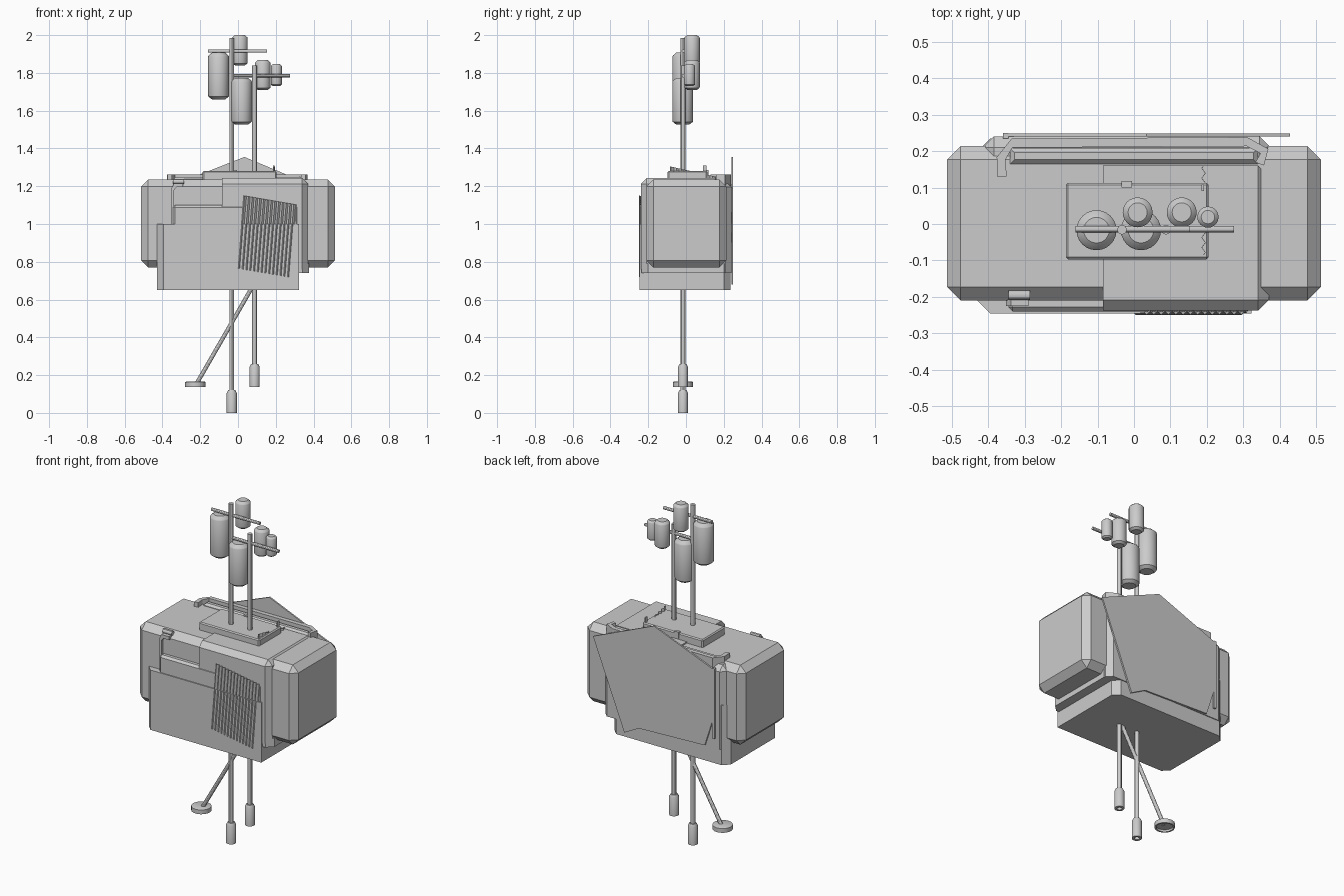
import bpy, bmesh, math
from mathutils import Vector

if "Cube" in bpy.data.objects:
    bpy.data.objects.remove(bpy.data.objects["Cube"])


def finish(name, bm, smooth=False):
    bmesh.ops.recalc_face_normals(bm, faces=bm.faces)
    me = bpy.data.meshes.new(name)
    bm.to_mesh(me)
    bm.free()
    ob = bpy.data.objects.new(name, me)
    bpy.context.collection.objects.link(ob)
    if smooth:
        bpy.context.view_layer.objects.active = ob
        ob.select_set(True)
        bpy.ops.object.shade_smooth_by_angle(angle=math.radians(30))
        ob.select_set(False)
    return ob


def box(name, x, y, z, bevel=0.0, keep=lambda a, b: True):
    """Box from ranges; keep() picks which edges get chamfered."""
    bm = bmesh.new()
    bmesh.ops.create_cube(bm, size=1)
    for v in bm.verts:
        v.co = Vector([(r[0] + r[1]) / 2 + c * (r[1] - r[0]) for c, r in zip(v.co, (x, y, z))])
    if bevel:
        edges = [e for e in bm.edges if keep(*(v.co for v in e.verts))]
        bmesh.ops.bevel(bm, geom=edges, offset=bevel, segments=1, affect='EDGES')
    return finish(name, bm)


def upright(a, b):
    return abs(a.z - b.z) > 0.05


def lathe(name, at, profile, n=24):
    """Spin an (r, z) profile about a vertical axis."""
    bm = bmesh.new()
    rings = []
    for r, z in profile:
        rings.append([bm.verts.new((at[0] + r * math.cos(2 * math.pi * i / n),
                                    at[1] + r * math.sin(2 * math.pi * i / n), z)) for i in range(n)])
    for a, b in zip(rings, rings[1:]):
        for i in range(n):
            bm.faces.new((a[i], a[(i + 1) % n], b[(i + 1) % n], b[i]))
    bm.faces.new(rings[0])
    bm.faces.new(rings[-1])
    return finish(name, bm, True)


def rod(name, a, b, r, n=12):
    a, b = Vector(a), Vector(b)
    bm = bmesh.new()
    bmesh.ops.create_cone(bm, cap_ends=True, segments=n, radius1=r, radius2=r, depth=(b - a).length)
    rot = (b - a).to_track_quat('Z', 'Y').to_matrix()
    for v in bm.verts:
        v.co = rot @ v.co + (a + b) / 2
    return finish(name, bm, True)


def prism(name, pts, offset):
    """Extrude a closed 3D outline by an offset vector."""
    bm = bmesh.new()
    f = bm.faces.new([bm.verts.new(p) for p in pts])
    new = bmesh.ops.extrude_face_region(bm, geom=[f])['geom']
    bmesh.ops.translate(bm, verts=[g for g in new if isinstance(g, bmesh.types.BMVert)], vec=offset)
    if f.is_valid and not any(len(e.link_faces) == 1 for e in f.edges):
        pass
    elif not f.is_valid:
        bm.faces.new(bm.verts[:len(pts)])
    return finish(name, bm)


def strip(name, path, width, z0, z1):
    """Upright band following an open plan path."""
    pts = [Vector(p) for p in path]
    left, right = [], []
    for i, p in enumerate(pts):
        d = (pts[min(i + 1, len(pts) - 1)] - pts[max(i - 1, 0)]).normalized()
        n = Vector((-d.y, d.x)) * width / 2
        left.append((*(p + n), z0))
        right.append((*(p - n), z0))
    return prism(name, left + right[::-1], (0, 0, z1 - z0))


def corrugated(name, corner, along, down, wave, ribs):
    """Rippled thin sheet spanned by two edge vectors."""
    corner, along, down, wave = map(Vector, (corner, along, down, wave))
    bm = bmesh.new()
    n = ribs * 4
    prev = None
    for i in range(n + 1):
        p = corner + along * i / n + wave * math.sin(i * math.pi / 2)
        cur = [bm.verts.new(q) for q in (p, p + down, p + down + wave * 0.4, p + wave * 0.4)]
        if prev:
            for k in range(4):
                bm.faces.new((prev[k], prev[(k + 1) % 4], cur[(k + 1) % 4], cur[k]))
        else:
            bm.faces.new(cur)
        prev = cur
    bm.faces.new(prev)
    return finish(name, bm)


# Main body and the stacked casings around it
box("wide_body", (-0.513, 0.513), (-0.21, 0.214), (0.77, 1.235), 0.037)
box("base_tray", (-0.43, 0.323), (-0.246, 0.235), (0.65, 1.0), 0.035,
    lambda a, b: upright(a, b) and not (a.x > 0 and a.y < 0))
box("front_shelf", (-0.345, 0.323), (-0.24, 0), (0.75, 1.1), 0.012)
box("lower_casing", (-0.40, 0.377), (-0.236, 0.236), (0.74, 0.79), 0.035, upright)
box("right_casing", (-0.085, 0.37), (-0.238, 0.16), (0.76, 1.243), 0.03,
    lambda a, b: (a.x > 0 and b.x > 0) or (a.z > 1 and b.z > 1 and a.y < 0 and b.y < 0))
box("back_casing", (-0.415, 0.375), (0.13, 0.24), (0.74, 1.225), 0.03,
    lambda a, b: (upright(a, b) and a.y > 0.2) or (a.z > 1 and b.z > 1))

# Rail running round the back of the top, with an inner lip
strip("top_rail", [(-0.362, 0.13), (-0.365, 0.18), (-0.335, 0.222), (0.31, 0.226),
                   (0.358, 0.20), (0.345, 0.165)], 0.025, 1.20, 1.262)
box("inner_lip", (-0.34, 0.34), (0.165, 0.208), (1.2, 1.25), 0.012, lambda a, b: a.z > 1.22 and b.z > 1.22)

# Hooked strap at the front left
prism("hook_strap", [(-0.352, -0.225, 1.0), (-0.352, -0.225, 1.19), (-0.338, -0.225, 1.215),
                     (-0.29, -0.225, 1.215), (-0.29, -0.225, 1.195), (-0.325, -0.225, 1.195),
                     (-0.338, -0.225, 1.18), (-0.338, -0.225, 1.0)], (0, 0.035, 0))
rod("hook_end", (-0.345, -0.195, 1.225), (-0.285, -0.195, 1.225), 0.013)

# Irregular thin sheet on the back
prism("back_sheet", [(0.428, 0.24, 1.19), (0.034, 0.24, 1.355), (-0.36, 0.24, 1.20), (-0.345, 0.24, 0.90),
                     (-0.295, 0.24, 0.745), (0.13, 0.24, 0.73), (0.225, 0.24, 0.68)], (0, 0.009, 0))
box("back_strip", (-0.36, -0.345), (0.235, 0.25), (0.80, 1.21))

# Top plate and rippled sheets
box("top_plate", (-0.187, 0.205), (-0.097, 0.113), (1.225, 1.28), 0.006)
corrugated("top_ripple", (0.19, -0.085, 1.305), (0, 0.245, -0.055), (0, 0, -0.04), (0.005, 0, 0), 9)
box("plate_tab", (0.186, 0.192), (0.09, 0.108), (1.24, 1.31))
box("plate_clip", (-0.035, -0.005), (0.10, 0.118), (1.25, 1.287))
corrugated("front_ripple", (0.03, -0.243, 1.15), (0.28, 0, -0.048), (-0.03, 0, -0.385), (0, -0.005, 0), 14)

# Two masts with crossbars and feet
PY = -0.016
for name, x, foot, top, bar_z, bar in (("left", -0.033, 0.0, 1.985, 1.916, (-0.16, 0.153)),
                                       ("right", 0.088, 0.138, 1.84, 1.785, (-0.03, 0.275))):
    rod(name + "_mast", (x, PY, foot + 0.1), (x, PY, top), 0.013)
    lathe(name + "_foot", (x, PY), [(0.010, foot + 0.03), (0.014, foot), (0.027, foot), (0.027, foot + 0.105),
                                    (0.019, foot + 0.12)], 16)
    rod(name + "_crossbar", (bar[0], PY + 0.002, bar_z), (bar[1], PY + 0.002, bar_z), 0.009)

# Slanted strut with a disc foot, hollow underneath
rod("slanted_strut", (0.095, PY, 0.70), (-0.222, PY, 0.15), 0.011)
lathe("disc_foot", (-0.226, PY), [(0.045, 0.15), (0.045, 0.138), (0.054, 0.138), (0.054, 0.163), (0.048, 0.166)])

# Hanging canisters: x, y, bottom, top, radius
for i, (x, y, z0, z1, r) in enumerate(((-0.103, -0.017, 1.66, 1.907, 0.055), (0.019, -0.017, 1.527, 1.773, 0.055),
                                       (0.010, 0.032, 1.84, 2.0, 0.041), (0.131, 0.032, 1.71, 1.868, 0.041),
                                       (0.203, 0.019, 1.73, 1.846, 0.029))):
    c = r * 0.36
    lathe(f"canister_{i + 1}", (x, y), [(r - c, z0), (r * 0.97, z0 + c * 0.7), (r, z0 + c), (r, z1 - c),
                                        (r * 0.95, z1 - c * 0.75), (r - c, z1)])
